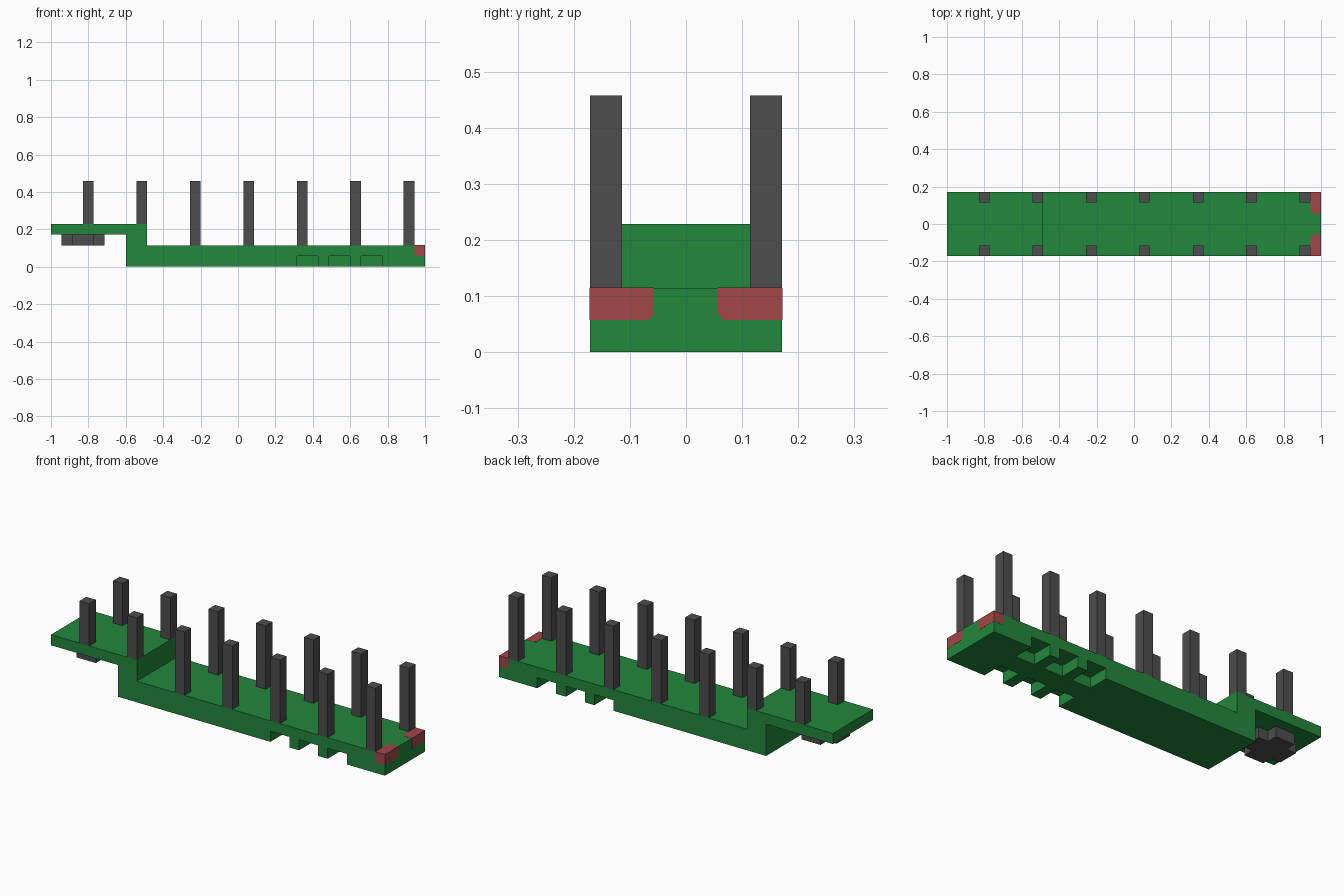
import bpy
import bmesh

if "Cube" in bpy.data.objects:
    bpy.data.objects.remove(bpy.data.objects["Cube"])

U = 2 / 35                      # building unit: the wagon is 35 units long
HALF_W = 3 * U                  # half width of the deck


def material(name, rgb):
    m = bpy.data.materials.new(name)
    m.use_nodes = True
    colour = (*rgb, 1)
    m.diffuse_color = colour
    m.node_tree.nodes["Principled BSDF"].inputs["Base Color"].default_value = colour
    return m


green = material("green", (0.016, 0.242, 0.045))
grey = material("dark grey", (0.075, 0.075, 0.075))
red = material("red", (0.36, 0.062, 0.064))


def finish(name, bm, mat):
    bmesh.ops.recalc_face_normals(bm, faces=bm.faces)
    mesh = bpy.data.meshes.new(name)
    bm.to_mesh(mesh)
    bm.free()
    if mat:
        mesh.materials.append(mat)
    ob = bpy.data.objects.new(name, mesh)
    bpy.context.collection.objects.link(ob)
    return ob


def add_box(bm, lo, hi):
    verts = bmesh.ops.create_cube(bm, size=1)["verts"]
    for v in verts:
        v.co = [(a + b) / 2 + c * (b - a) for a, b, c in zip(lo, hi, v.co)]


def add_prism(bm, points, offset):
    face = bm.faces.new([bm.verts.new(p) for p in points])
    new = bmesh.ops.extrude_face_region(bm, geom=[face])["geom"]
    bmesh.ops.translate(bm, vec=offset,
                        verts=[g for g in new if isinstance(g, bmesh.types.BMVert)])


# Deck: stepped side profile extruded across the width
profile = [(7, 0), (35, 0), (35, 2), (9, 2), (9, 4), (0, 4), (0, 3), (7, 3)]
bm = bmesh.new()
add_prism(bm, [(x * U - 1, -HALF_W, z * U) for x, z in profile], (0, 2 * HALF_W, 0))
deck = finish("deck", bm, green)

# Wheel recesses: three per side, cut into the underside
bm = bmesh.new()
for x in (23, 26, 29):
    for lo, hi in ((-4, -1), (1, 4)):
        add_box(bm, (x * U - 1, lo * U, -U), ((x + 2) * U - 1, hi * U, U))
cutter = finish("recess_cutter", bm, None)
cutter.hide_render = True
cut = deck.modifiers.new("recesses", 'BOOLEAN')
cut.operation = 'DIFFERENCE'
cut.solver = 'EXACT'
cut.object = cutter
bpy.context.view_layer.objects.active = deck
bpy.ops.object.modifier_apply(modifier=cut.name)
bpy.data.objects.remove(cutter)

# Stakes: seven along each edge, the first two standing on the raised end
for i in range(7):
    x = (3 + 5 * i) * U - 1
    base = (4 if i < 2 else 2) * U
    for side, lo in (("right", -3), ("left", 2)):
        bm = bmesh.new()
        add_box(bm, (x, lo * U, base), (x + U, (lo + 1) * U, 8 * U))
        finish(f"stake_{side}_{i + 1}", bm, grey)

# Coupling plate: cross shape under the raised end
quarter = [(2, -1), (2, 1), (1, 1)]
cross = []
for _ in range(4):
    cross += quarter
    quarter = [(-y, x) for x, y in quarter]
bm = bmesh.new()
add_prism(bm, [((x + 3) * U - 1, y * U, 2 * U) for x, y in cross], (0, 0, U))
finish("coupling_plate", bm, grey)

# Tail lights: thin plates wrapping each rear corner, inner corner clipped
T = 0.0008
C = 0.01
for name, s in (("right", -1), ("left", 1)):
    inner, outer = s * U, s * HALF_W
    x0, z0, z1 = 1 - U, U, 2 * U
    bm = bmesh.new()
    add_prism(bm, [(1, outer, z0), (1, outer, z1), (1, inner, z1),
                   (1, inner, z0 + C), (1, inner + s * C, z0)], (T, 0, 0))
    add_prism(bm, [(1, inner, z1), (1, outer, z1), (x0, outer, z1),
                   (x0, inner + s * C, z1), (x0 + C, inner, z1)], (0, 0, T))
    add_prism(bm, [(1, outer, z0), (1, outer, z1), (x0, outer, z1),
                   (x0, outer, z0 + C), (x0 + C, outer, z0)], (0, s * T, 0))
    finish(f"tail_light_{name}", bm, red)
